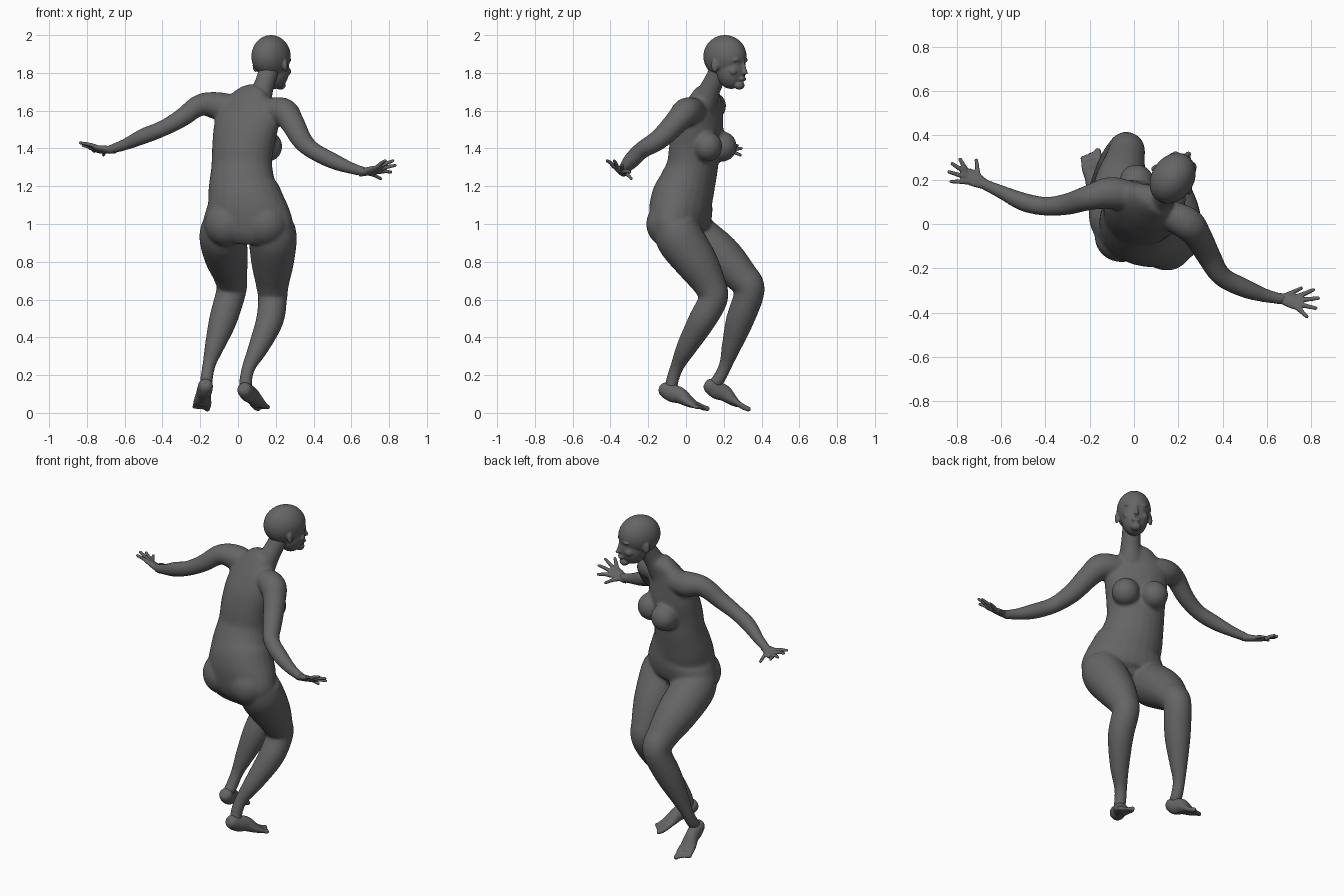
import bpy, bmesh, math
from mathutils import Vector, Matrix

skin = bpy.data.materials.new("dark_grey")
skin.diffuse_color = (0.13, 0.13, 0.13, 1)


def spline(p0, p1, p2, p3, t):
    return [0.5 * (2 * b + (c - a) * t + (2 * a - 5 * b + 4 * c - d) * t * t
                   + (3 * b - a - 3 * c + d) * t ** 3) for a, b, c, d in zip(p0, p1, p2, p3)]


def tube(bm, stations, side0, side1=None, sub=5, seg=24):
    """Loft ellipses (x, y, z, half width, half depth) along a smooth path."""
    side0, side1 = Vector(side0), Vector(side1 or side0)
    n, pts = len(stations), []
    for i in range(n - 1):
        q = [stations[max(0, min(n - 1, i + k))] for k in (-1, 0, 1, 2)]
        pts += [spline(*q, j / sub) for j in range(sub)]
    pts.append(list(stations[-1]))
    rings = []
    for i, p in enumerate(pts):
        t = (Vector(pts[min(i + 1, len(pts) - 1)][:3]) - Vector(pts[max(i - 1, 0)][:3])).normalized()
        s = side0.lerp(side1, i / (len(pts) - 1))
        u = (s - t * s.dot(t)).normalized()
        v = t.cross(u)
        rings.append([bm.verts.new(Vector(p[:3]) + u * p[3] * math.cos(a) + v * p[4] * math.sin(a))
                      for a in (2 * math.pi * k / seg for k in range(seg))])
    for r0, r1 in zip(rings, rings[1:]):
        for k in range(seg):
            m = (k + 1) % seg
            bm.faces.new((r0[k], r0[m], r1[m], r1[k]))
    bm.faces.new(rings[0][::-1])
    bm.faces.new(rings[-1])


def ball(bm, c, r, yaw=0):
    m = Matrix.Translation(c) @ Matrix.Rotation(-math.radians(yaw), 4, 'Z') @ Matrix.Diagonal((*r, 1))
    bmesh.ops.create_uvsphere(bm, u_segments=32, v_segments=20, radius=1, matrix=m)


def finish(bm, name, voxel, smooth):
    """Fuse the overlapping volumes into one smooth skin."""
    bmesh.ops.recalc_face_normals(bm, faces=bm.faces)
    me = bpy.data.meshes.new(name)
    bm.to_mesh(me)
    bm.free()
    me.materials.append(skin)
    ob = bpy.data.objects.new(name, me)
    bpy.context.collection.objects.link(ob)
    r = ob.modifiers.new("fuse", 'REMESH')
    r.mode, r.voxel_size, r.use_smooth_shade = 'VOXEL', voxel, True
    s = ob.modifiers.new("soften", 'SMOOTH')
    s.factor, s.iterations = 0.5, smooth


def heading(yaw):
    a = math.radians(yaw)
    return Vector((math.cos(a), -math.sin(a), 0)), Vector((math.sin(a), math.cos(a), 0))


def round_path(pts):
    return [(*p, p[3]) for p in pts]


# ---- body: torso, neck, arms and legs
bm = bmesh.new()
tube(bm, [(.05, -.03, .91, .17, .10), (.05, -.04, .97, .245, .14), (.045, -.03, 1.05, .235, .16),
          (.035, -.02, 1.13, .205, .16), (.022, .003, 1.2, .183, .148), (.02, .033, 1.3, .166, .132),
          (.025, .045, 1.4, .168, .128), (.04, .065, 1.5, .178, .122), (.06, .08, 1.59, .175, .095),
          (.085, .095, 1.66, .125, .07), (.115, .105, 1.7, .07, .058)], heading(14)[0], heading(28)[0])
tube(bm, round_path([(.105, .095, 1.64, .07), (.13, .125, 1.71, .057), (.15, .155, 1.77, .053),
                     (.17, .19, 1.84, .055)]), heading(28)[0])
# buttocks and breasts
for c in ((.145, -.098, 1.0), (-.06, -.06, 1.0)):
    ball(bm, c, (.118, .112, .12), 14)
s, f = heading(28)
for k in (-1, 1):
    ball(bm, Vector((.035, .06, 1.41)) + f * .105 + s * .082 * k, (.078, .078, .08), 28)
# arms
tube(bm, round_path([(.02, .12, 1.61, .06), (-.10, .14, 1.625, .073), (-.2, .12, 1.63, .058),
                     (-.3, .09, 1.56, .049), (-.4, .08, 1.505, .043), (-.5, .1, 1.465, .042),
                     (-.6, .145, 1.42, .031), (-.69, .185, 1.39, .024)]), (0, 1, 0))
tube(bm, round_path([(.12, .06, 1.6, .06), (.235, .005, 1.595, .075), (.285, -.05, 1.54, .064),
                     (.335, -.14, 1.45, .055), (.395, -.235, 1.39, .046), (.5, -.29, 1.335, .043),
                     (.6, -.325, 1.295, .031), (.68, -.34, 1.275, .024)]), (0, 1, 0))
# legs
tube(bm, round_path([(.185, -.06, 1.0, .115), (.185, -.03, .92, .127), (.183, .06, .79, .112),
                     (.182, .125, .68, .088), (.183, .145, .605, .077), (.168, .085, .49, .073),
                     (.11, .005, .35, .055), (.06, -.045, .25, .037), (.042, -.07, .18, .034),
                     (.042, -.08, .13, .034)]), heading(15)[0])
tube(bm, round_path([(-.08, -.01, 1.0, .11), (-.08, .05, .93, .125), (-.062, .187, .825, .115),
                     (-.04, .29, .725, .09), (-.035, .337, .65, .08), (-.08, .285, .49, .074),
                     (-.125, .24, .35, .052), (-.152, .212, .26, .036), (-.165, .18, .19, .034),
                     (-.17, .15, .15, .034)]), heading(0)[0])
finish(bm, "body", .009, 10)


# ---- feet with toes
def foot(name, heel, front, inner):
    bm = bmesh.new()
    h, b = Vector(heel), Vector(front)
    d = (b - h).normalized()
    side = d.cross(Vector((0, 0, 1))).normalized()
    up = side.cross(d)
    tube(bm, [(*(h - d * .032), .02, .02), (*(h - d * .012), .038, .038), (*h.lerp(b, .2), .04, .047),
              (*(h.lerp(b, .45) + up * .008), .039, .043), (*h.lerp(b, .78), .047, .027),
              (*b, .047, .015)], side)
    for i in range(5):
        o = side * inner * (.036 - .018 * i)
        r, l = (.015, .05) if i == 0 else (.0105, .048 - .006 * i)
        tip = b + o + d * l + Vector((0, 0, .006))
        tube(bm, round_path([(*(b + o - d * .03), r), (*(b + o + d * .02), r), (*tip, r * .9)]), side, seg=12)
        ball(bm, tip, (r * .95,) * 3)
    finish(bm, name, .005, 4)


foot("right_foot", (.036, -.108, .122), (.118, .055, .038), -1)
foot("left_foot", (-.172, .13, .142), (-.193, .283, .042), 1)


# ---- hands with fingers; tips run thumb, index ... little finger
def hand(name, wrist, knuckle, side, tips):
    bm = bmesh.new()
    w, k, s = Vector(wrist), Vector(knuckle), Vector(side).normalized()
    tube(bm, [(*(w - (k - w) * .3), .022, .021), (*w, .025, .02), (*w.lerp(k, .5), .036, .018),
              (*k, .04, .013)], s)
    for i, t in enumerate(tips):
        t = Vector(t)
        root = w.lerp(k, .25) + s * .02 if i == 0 else k + s * (.03 - .02 * (i - 1)) - (k - w) * .1
        mid = root.lerp(t, .5) + Vector((0, 0, .004))
        tube(bm, round_path([(*root, .013), (*mid, .0105), (*t, .0085)]), s, seg=12)
        ball(bm, t, (.0085,) * 3)
    finish(bm, name, .0045, 3)


hand("left_hand", (-.675, .18, 1.393), (-.755, .22, 1.395), (-.35, .85, -.25),
     [(-.712, .288, 1.365), (-.785, .292, 1.4), (-.82, .272, 1.415), (-.835, .235, 1.43), (-.825, .192, 1.428)])
hand("right_hand", (.665, -.336, 1.275), (.75, -.355, 1.29), (.05, .85, -.45),
     [(.755, -.29, 1.24), (.81, -.297, 1.275), (.832, -.335, 1.31), (.82, -.38, 1.335), (.78, -.418, 1.335)])

# ---- head: skull, jaw, face details and ears
bm = bmesh.new()
yaw = 33
s, f = heading(yaw)
centre = Vector((.176, .208, 0))


def face(x, y, z, r, turn=0):
    ball(bm, centre + s * x + f * y + Vector((0, 0, z)), r, yaw + turn)


face(0, -.002, 1.887, (.096, .122, .113))
face(0, .036, 1.815, (.074, .080, .100))
face(0, .088, 1.735, (.030, .028, .024))      # chin
face(0, .112, 1.768, (.026, .012, .013))      # lips
face(0, .122, 1.802, (.014, .020, .012))      # nose tip
tube(bm, [(*(centre + f * y + Vector((0, 0, z))), w, .014)
          for y, z, w in ((.106, 1.865, .009), (.113, 1.835, .010), (.122, 1.805, .013))], s, seg=12)
for k in (-1, 1):
    face(k * .036, .096, 1.868, (.030, .016, .010))               # brow
    face(k * .034, .091, 1.845, (.015, .013, .010))               # eye
    face(k * .045, .078, 1.808, (.026, .026, .022))               # cheek
    face(k * .094, -.006, 1.838, (.011, .020, .034), k * -20)     # ear
finish(bm, "head", .005, 5)
